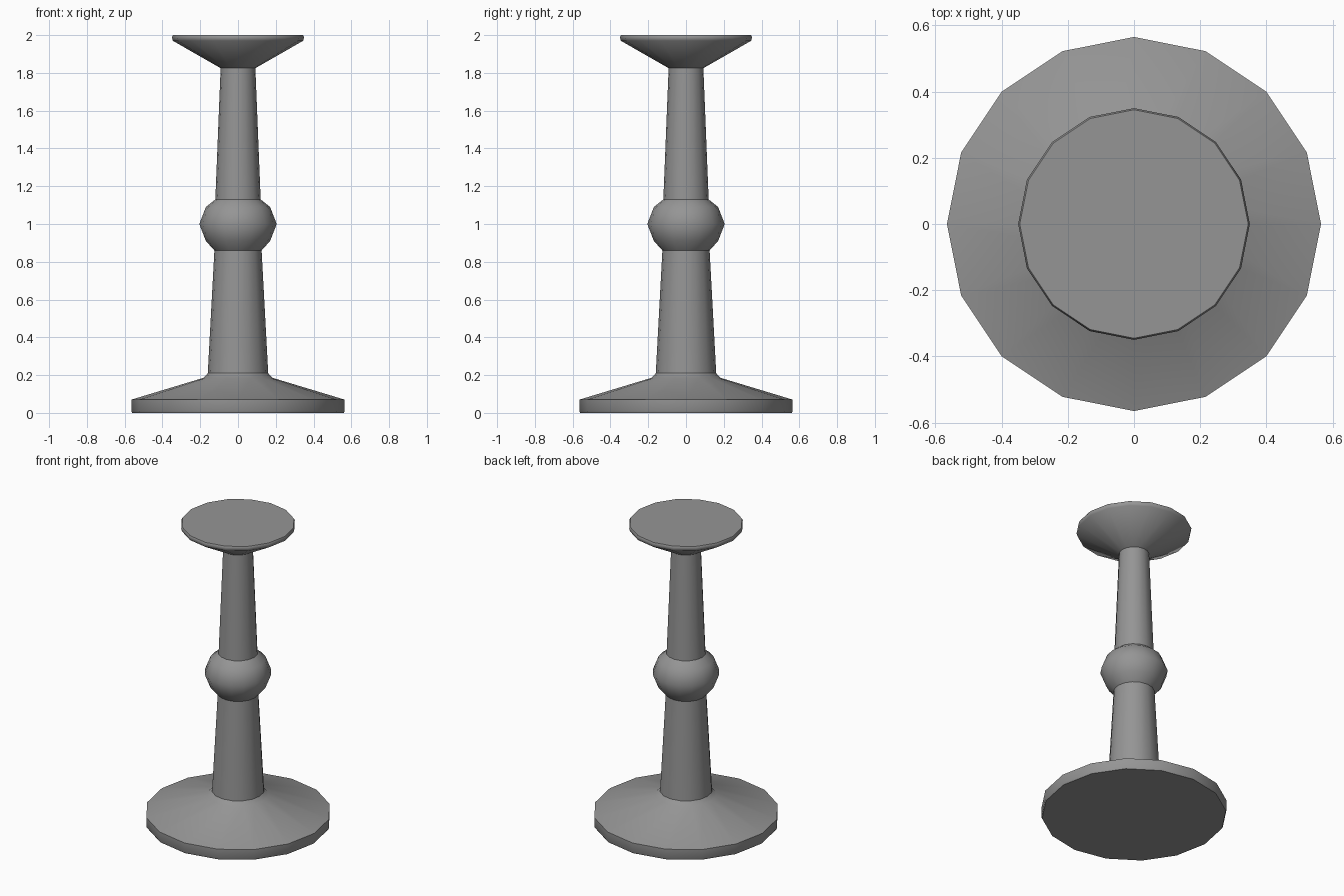
import bpy, bmesh, math

SIDES = 16

cube = bpy.data.objects.get("Cube")
if cube:
    bpy.data.objects.remove(cube, do_unlink=True)

# One plain grey for the whole stand
grey = bpy.data.materials.new("mid_grey")
grey.use_nodes = True
colour = (0.30, 0.30, 0.30, 1)
grey.diffuse_color = colour
grey.node_tree.nodes["Principled BSDF"].inputs["Base Color"].default_value = colour


def lathe(name, profile, cap=None):
    """Turn a bottom-to-top (radius, height) profile around z; cap one end if asked."""
    bm = bmesh.new()
    rings = []
    for r, z in profile:
        angles = [math.tau * i / SIDES for i in range(SIDES)]
        rings.append([bm.verts.new((r * math.cos(a), r * math.sin(a), z)) for a in angles])
    for low, high in zip(rings, rings[1:]):
        for i in range(SIDES):
            j = (i + 1) % SIDES
            bm.faces.new((low[i], low[j], high[j], high[i]))
    if cap == "bottom":
        bm.faces.new(rings[0][::-1])
    elif cap == "top":
        bm.faces.new(rings[-1])
    mesh = bpy.data.meshes.new(name)
    bm.to_mesh(mesh)
    bm.free()
    mesh.materials.append(grey)
    obj = bpy.data.objects.new(name, mesh)
    bpy.context.collection.objects.link(obj)
    bpy.ops.object.select_all(action="DESELECT")
    obj.select_set(True)
    bpy.context.view_layer.objects.active = obj
    bpy.ops.object.shade_smooth_by_angle(angle=math.radians(50))
    return obj


# Wide foot with a low rim and sloping upper face
lathe("base", [(0.56, 0), (0.565, 0.01), (0.565, 0.07), (0.185, 0.185), (0.16, 0.21)], "bottom")

# Tapered stem, interrupted by a round knob
lathe("lower_stem", [(0.16, 0.21), (0.125, 0.86)])
lathe("knob", [(0.125, 0.86), (0.17, 0.91), (0.205, 1.0), (0.17, 1.09), (0.12, 1.13)])
lathe("upper_stem", [(0.12, 1.13), (0.092, 1.825)])

# Flared top with a thin rim
lathe("top_plate", [(0.092, 1.825), (0.345, 1.97), (0.35, 1.99), (0.345, 2.0)], "top")
